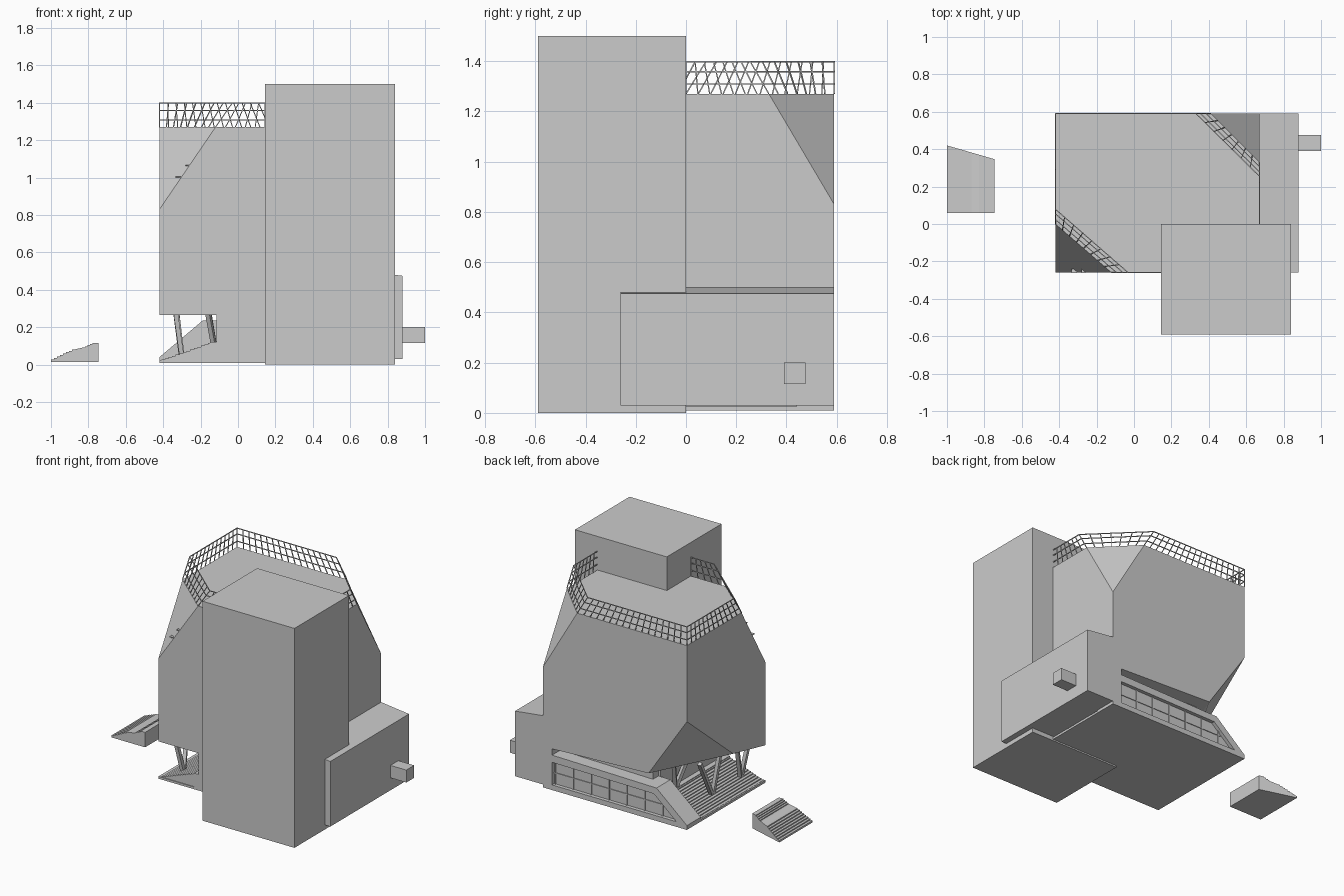
import bpy, bmesh
from mathutils import Vector

if "Cube" in bpy.data.objects:
    bpy.data.objects.remove(bpy.data.objects["Cube"])


def finish(name, bm):
    bmesh.ops.recalc_face_normals(bm, faces=bm.faces)
    me = bpy.data.meshes.new(name)
    bm.to_mesh(me)
    bm.free()
    ob = bpy.data.objects.new(name, me)
    bpy.context.collection.objects.link(ob)
    return ob


def prism(name, profile, y0, y1):
    """Extrude an x-z profile from y0 to y1."""
    bm = bmesh.new()
    f = bm.faces.new([bm.verts.new((x, y0, z)) for x, z in profile])
    r = bmesh.ops.extrude_face_region(bm, geom=[f])
    for v in r['geom']:
        if isinstance(v, bmesh.types.BMVert):
            v.co.y = y1
    return finish(name, bm)


def box(name, x0, x1, y0, y1, z0, z1):
    return prism(name, [(x0, z0), (x1, z0), (x1, z1), (x0, z1)], y0, y1)


def bar(bm, a, b, w):
    """Square bar between two points."""
    a, b = Vector(a), Vector(b)
    d = (b - a).normalized()
    up = Vector((0, 0, 1)) if abs(d.z) < .95 else Vector((0, 1, 0))
    s = d.cross(up).normalized() * w / 2
    t = d.cross(s).normalized() * w / 2
    e = [[bm.verts.new(p + i * s + j * t) for i, j in ((1, 1), (1, -1), (-1, -1), (-1, 1))]
         for p in (a, b)]
    bm.faces.new(e[0])
    bm.faces.new(e[1])
    for i in range(4):
        k = (i + 1) % 4
        bm.faces.new((e[0][i], e[0][k], e[1][k], e[1][i]))


def stairs(x0, x1, z0, z1, n):
    """Stepped profile points rising along x."""
    pts = []
    for i in range(n):
        z = z0 + (z1 - z0) * (i + 1) / n
        pts += [(x0 + (x1 - x0) * i / n, z), (x0 + (x1 - x0) * (i + 1) / n, z)]
    return pts


# main faceted hall: cut corners above and below
bm = bmesh.new()
for p in [(-.12, -.26, 1.27), (-.42, 0, 1.27), (-.42, .59, 1.27), (.41, .59, 1.27),
          (.67, .33, 1.27), (.67, -.26, 1.27), (-.42, -.26, .83), (.67, .59, .83),
          (-.42, .59, .75), (-.13, .59, .32), (-.42, .09, .34), (-.42, -.26, .265),
          (.67, .59, .289), (.67, -.26, .265)]:
    bm.verts.new(p)
bmesh.ops.convex_hull(bm, input=bm.verts)
bmesh.ops.dissolve_limit(bm, angle_limit=.02, verts=bm.verts, edges=bm.edges)
finish("main_hall", bm)

# tower, side wing and small outlet
box("tower", .145, .84, -.59, 0, 0, 1.5)
prism("side_wing", [(.6, .03), (.88, .03), (.88, .475), (.67, .5), (.6, .5)], -.26, .59)
box("wing_outlet", .87, 1.0, .39, .475, .115, .2)

# ground floor
box("base_slab", -.42, .67, -.26, .59, .01, .025)
box("ground_floor_core", -.115, .66, -.26, .44, .02, .3)
box("stair_landing", -.15, -.1, -.26, .44, .015, .12)
prism("entrance_stairs", [(-.12, .02), (-.41, .02)] + stairs(-.41, -.14, .02, .115, 14)
      + [(-.12, .115)], -.255, .44)

# rear glazed wall with raked end, frame and mullions
top = lambda x: .235 + .015 * (x + .19) / .86
prism("rear_wall", [(-.40, .02), (.67, .02), (.67, .25), (-.19, .235), (-.40, .04)], .44, .565)
prism("rear_frame_top", [(-.19, .235), (.67, .25), (.67, .20), (-.2, .19)], .44, .59)
prism("rear_frame_end", [(-.42, .01), (-.34, .01), (-.34, .045), (-.17, .19), (-.19, .235),
                         (-.42, .04)], .44, .59)
box("rear_frame_sill", -.40, .67, .55, .59, .01, .045)
box("rear_frame_side", .65, .67, .55, .59, .02, .25)
bm = bmesh.new()
for i in range(7):
    x = -.22 + i * .135
    bar(bm, (x, .567, .03), (x, .567, min(.21, .21 + (x + .17) * .85)), .008)
bar(bm, (-.24, .567, .12), (.66, .567, .12), .006)
finish("rear_mullions", bm)
box("rear_clerestory", -.1, .66, .43, .5, .23, .31)

# slanted columns in V pairs
bm = bmesh.new()
for foot, tops in [((-.3, .145, .04), ((-.335, .33, .34), (-.335, .11, .34))),
                   ((-.3, -.16, .04), ((-.335, -.07, .31), (-.335, -.2, .29))),
                   ((-.13, .3, .11), ((-.17, .38, .35), (-.17, .2, .33)))]:
    for t in tops:
        bar(bm, foot, t, .024)
finish("entrance_columns", bm)

# roof railing: follows the facets between a lower and an upper outline
low = [(.145, -.26), (-.12, -.26), (-.42, 0), (-.42, .59), (.41, .59), (.67, .33), (.67, 0)]
high = [(.145, -.26), (-.03, -.26), (-.42, .08), (-.42, .59), (.33, .59), (.67, .255), (.67, 0)]
lo = [Vector((x, y, 1.27)) for x, y in low]
hi = [Vector((x, y, 1.4)) for x, y in high]
bm = bmesh.new()
for i in range(len(lo) - 1):
    for f in (.3, .68, .985):
        bar(bm, lo[i].lerp(hi[i], f), lo[i + 1].lerp(hi[i + 1], f), .005)
    n = max(3, round((lo[i + 1] - lo[i]).length / .05))
    for k in range(n + 1):
        bar(bm, lo[i].lerp(lo[i + 1], k / n), hi[i].lerp(hi[i + 1], k / n), .005)
finish("roof_railing", bm)

# small fixtures on the sloped facet
box("facet_light_low", -.335, -.305, -.262, -.24, 1.0, 1.006)
box("facet_light_high", -.28, -.26, -.262, -.24, 1.062, 1.068)

# detached outdoor stairs with a skewed rear edge
ob = prism("outdoor_stairs", [(-.745, .015), (-1, .015)] + stairs(-1, -.87, .02, .082, 8)
           + stairs(-.83, -.765, .085, .117, 5) + [(-.745, .117)], .06, .4)
for v in ob.data.vertices:
    if v.co.y > .2:
        v.co.y = .42 - .29 * (v.co.x + 1)
